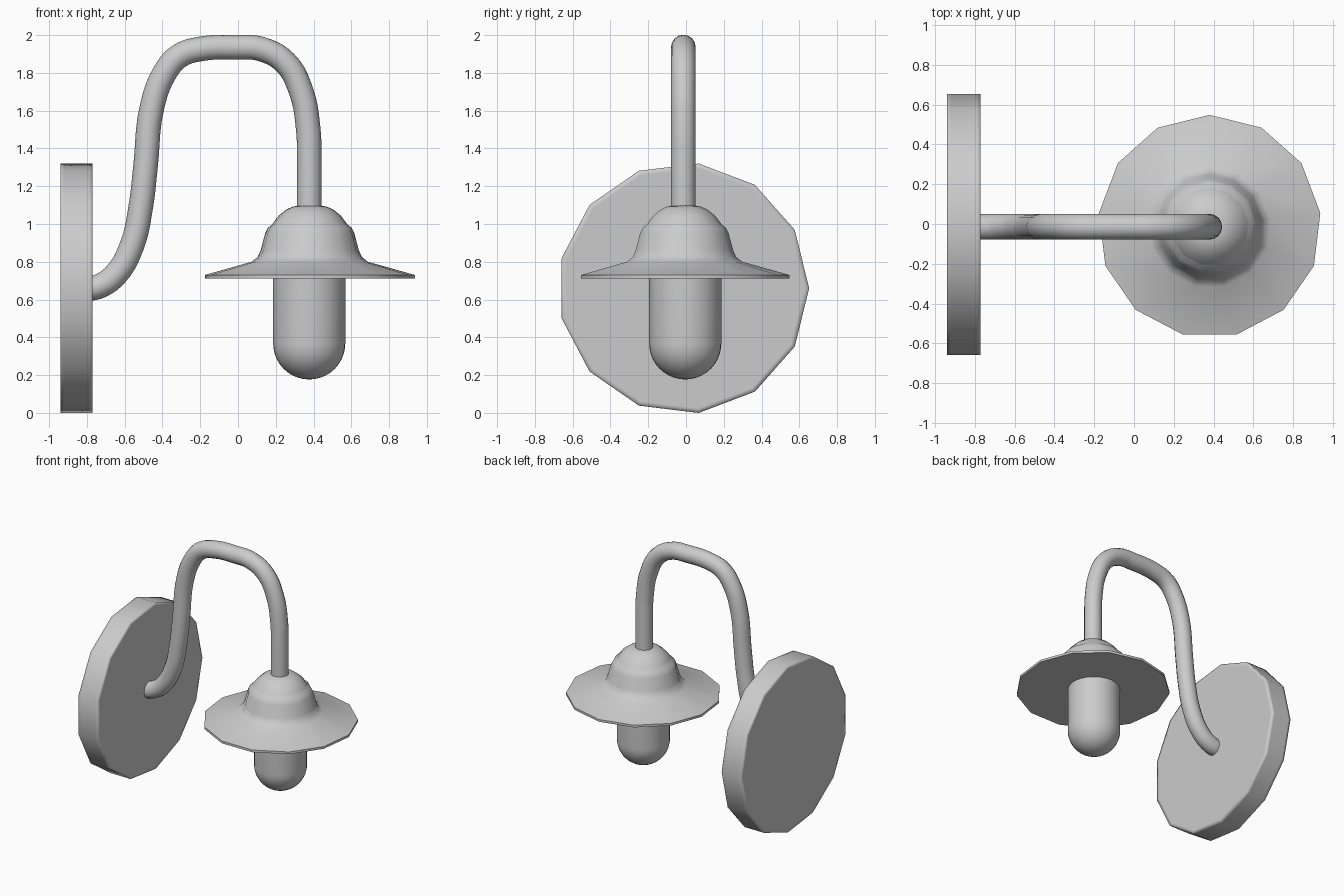
import bpy, bmesh
from math import sin, cos, pi, radians
from mathutils import Matrix

if "Cube" in bpy.data.objects:
    bpy.data.objects.remove(bpy.data.objects["Cube"])


def lathe(name, profile, sides, phase, matrix, angle=None):
    """Revolve (radius, height) points round local z, capped at both ends."""
    bm = bmesh.new()
    rings = []
    for r, h in profile:
        rings.append([bm.verts.new((r * cos(phase + 2 * pi * i / sides),
                                    r * sin(phase + 2 * pi * i / sides), h))
                      for i in range(sides)])
    for a, b in zip(rings, rings[1:]):
        for i in range(sides):
            j = (i + 1) % sides
            bm.faces.new((a[i], a[j], b[j], b[i]))
    bm.faces.new(rings[0][::-1])
    bm.faces.new(rings[-1])
    bm.transform(matrix)
    bmesh.ops.recalc_face_normals(bm, faces=bm.faces)
    me = bpy.data.meshes.new(name)
    bm.to_mesh(me)
    bm.free()
    ob = bpy.data.objects.new(name, me)
    bpy.context.collection.objects.link(ob)
    me.shade_smooth()
    if angle:
        bpy.ops.object.select_all(action='DESELECT')
        ob.select_set(True)
        bpy.context.view_layer.objects.active = ob
        bpy.ops.object.shade_smooth_by_angle(angle=radians(angle))
    return ob


# 13-sided wall plate, with support loops so only the rim shades soft
# local x -> world y, local y -> world z, local z -> world x
plate_axes = Matrix(((0, 0, 1, -0.94), (1, 0, 0, -0.013), (0, 1, 0, 0.66), (0, 0, 0, 1)))
lathe("wall_plate", [(0.60, 0), (0.64, 0), (0.665, 0), (0.665, 0.02), (0.665, 0.15),
                     (0.665, 0.17), (0.64, 0.17), (0.60, 0.17)], 13, 0, plate_axes)

# 13-sided shade with flat underside and domed cap
lathe("lamp_shade", [(0.56, 0.712), (0.56, 0.73), (0.31, 0.80), (0.278, 0.825),
                     (0.262, 0.86), (0.238, 0.95), (0.223, 0.98), (0.20, 0.998),
                     (0.192, 1.01), (0.165, 1.045), (0.125, 1.077), (0.09, 1.092),
                     (0.055, 1.098)],
      13, pi / 2, Matrix.Translation((0.38, -0.012, 0)), 40)

# Bulb: cylinder with a hemispherical end
R = 0.191
bulb = [(R * sin(a), 0.368 - R * cos(a)) for a in [0.03 + (pi / 2 - 0.03) * i / 10 for i in range(11)]]
lathe("glass_bulb", bulb + [(R, 0.73)], 32, 0, Matrix.Translation((0.377, -0.004, 0)), 40)

# Swan-neck arm swept along a smooth path
path = [(-0.79, 0.657), (-0.735, 0.67), (-0.645, 0.735), (-0.56, 0.89), (-0.515, 1.09),
        (-0.49, 1.30), (-0.455, 1.62), (-0.388, 1.80), (-0.31, 1.89), (-0.19, 1.928),
        (0.0, 1.935), (0.12, 1.927), (0.25, 1.855), (0.335, 1.70), (0.372, 1.50),
        (0.377, 1.35), (0.377, 1.07)]
curve = bpy.data.curves.new("arm_path", 'CURVE')
curve.dimensions = '3D'
curve.bevel_depth = 0.065
curve.bevel_resolution = 6
curve.resolution_u = 5
curve.use_fill_caps = True
spline = curve.splines.new('BEZIER')
spline.bezier_points.add(len(path) - 1)
for p, (x, z) in zip(spline.bezier_points, path):
    p.co = (x, -0.014, z)
    p.handle_left_type = p.handle_right_type = 'AUTO'
arm = bpy.data.objects.new("curved_arm", curve)
bpy.context.collection.objects.link(arm)
bpy.ops.object.select_all(action='DESELECT')
arm.select_set(True)
bpy.context.view_layer.objects.active = arm
bpy.ops.object.convert(target='MESH')
bpy.ops.object.shade_smooth_by_angle(angle=radians(40))
